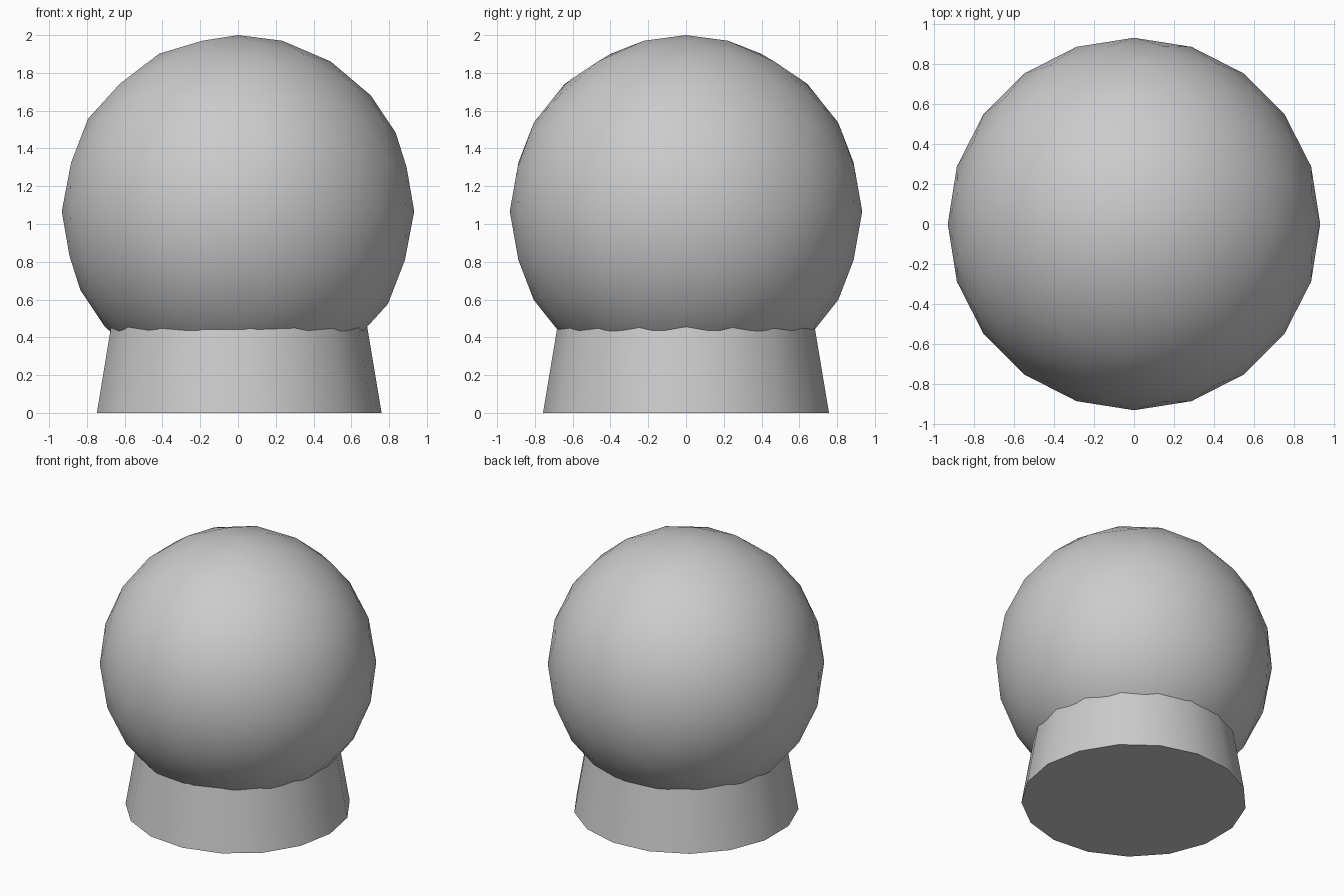
import bpy
import bmesh
from math import cos, sin, tau, radians

cube = bpy.data.objects.get("Cube")
if cube:
    bpy.data.objects.remove(cube, do_unlink=True)

# Single plain grey
grey = bpy.data.materials.new("light grey")
grey.use_nodes = True
colour = (0.6, 0.6, 0.6, 1.0)
grey.diffuse_color = colour
grey.node_tree.nodes["Principled BSDF"].inputs["Base Color"].default_value = colour


def finish(obj):
    """Give the part its colour and smooth its gentle edges."""
    obj.data.materials.append(grey)
    bpy.ops.object.select_all(action='DESELECT')
    obj.select_set(True)
    bpy.context.view_layer.objects.active = obj
    bpy.ops.object.shade_smooth_by_angle(angle=radians(30))


# Globe: faceted ball resting in the base
bpy.ops.mesh.primitive_ico_sphere_add(
    subdivisions=3, radius=0.933, location=(0, 0, 1.067))
globe = bpy.context.object
globe.name = "globe"
finish(globe)

# Base: tapered stand whose top is hidden inside the globe
SIDES = 17
bm = bmesh.new()
rings = []
for radius, z in ((0.76, 0.0), (0.66, 0.6)):
    rings.append([bm.verts.new((radius * cos(tau * i / SIDES),
                                radius * sin(tau * i / SIDES), z))
                  for i in range(SIDES)])
bottom, top = rings
bm.faces.new(bottom[::-1])
bm.faces.new(top)
for i in range(SIDES):
    j = (i + 1) % SIDES
    bm.faces.new((bottom[i], bottom[j], top[j], top[i]))
mesh = bpy.data.meshes.new("base")
bm.to_mesh(mesh)
bm.free()
base = bpy.data.objects.new("base", mesh)
bpy.context.collection.objects.link(base)
finish(base)
